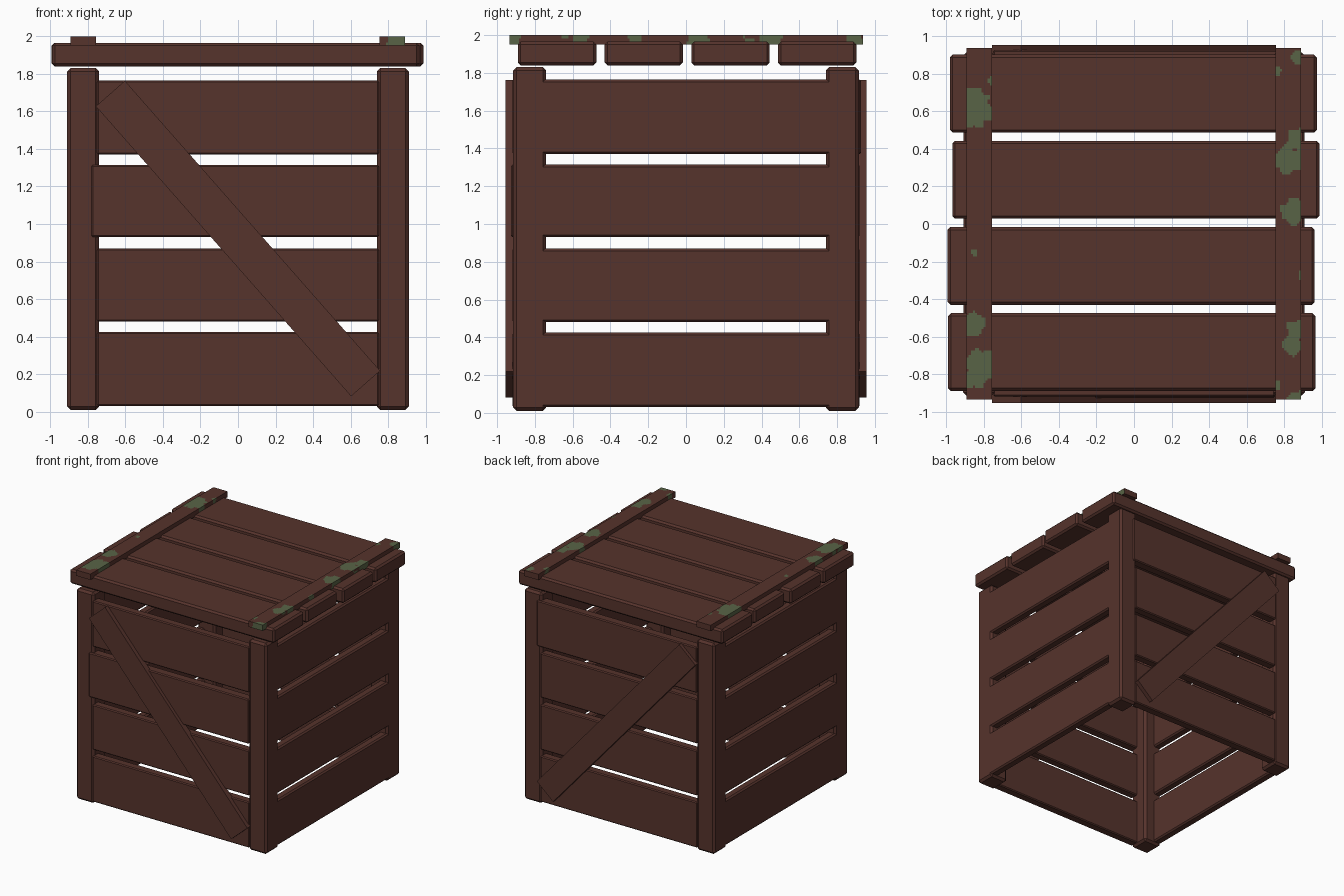
import bpy
import bmesh
import math
from mathutils import Vector, Matrix

if "Cube" in bpy.data.objects:
    bpy.data.objects.remove(bpy.data.objects["Cube"])


def make_material(name, color):
    mat = bpy.data.materials.new(name)
    mat.use_nodes = True
    mat.diffuse_color = (*color, 1)
    mat.node_tree.nodes["Principled BSDF"].inputs["Base Color"].default_value = (*color, 1)
    return mat


wood = make_material("brown_wood", (0.093, 0.033, 0.025))
moss = make_material("green_moss", (0.098, 0.127, 0.061))


def board(name, low, high, chamfer=0.012, pitch=0.0):
    """Chamfered box between two corners, optionally tilted about y."""
    low, high = Vector(low), Vector(high)
    bm = bmesh.new()
    bmesh.ops.create_cube(bm, size=1)
    bmesh.ops.scale(bm, vec=high - low, verts=bm.verts)
    if chamfer:
        bmesh.ops.bevel(bm, geom=bm.edges[:], offset=chamfer, segments=1, affect='EDGES')
    bmesh.ops.rotate(bm, matrix=Matrix.Rotation(pitch, 3, 'Y'), verts=bm.verts)
    mesh = bpy.data.meshes.new(name)
    bm.to_mesh(mesh)
    bm.free()
    obj = bpy.data.objects.new(name, mesh)
    obj.location = (low + high) / 2
    bpy.context.collection.objects.link(obj)
    mesh.materials.append(wood)
    return obj


def mirrored_board(name, side, low, high, **options):
    """Board on the front (side -1) or back (side 1), given by its depth range."""
    y = sorted((side * low[1], side * high[1]))
    return board(name, (low[0], y[0], low[2]), (high[0], y[1], high[2]), **options)


# Corner posts
for x_name, sx in (("left", 1), ("right", -1)):
    for y_name, sy in (("front", -1), ("back", 1)):
        x = sorted((sx * 0.74, sx * 0.91))
        mirrored_board(f"{y_name}_{x_name}_post", sy, (x[0], 0.74, 0.01),
                       (x[1], 0.915, 1.83), chamfer=0.018)

# Wall planks, four rows on each wall
rows = [(0.03, 0.425), (0.48, 0.87), (0.93, 1.315), (1.37, 1.765)]
for i, (bottom, top) in enumerate(rows):
    for name, sx in (("left", 1), ("right", -1)):
        x = sorted((sx * 0.835, sx * 0.909))
        board(f"{name}_plank_{i + 1}", (x[0], -0.88, bottom), (x[1], 0.88, top))
    for name, sy, loose in (("front", -1, 2), ("back", 1, 3)):
        # One loose plank per wall is shifted sideways and stands proud
        shift = 0.03 * sy if i == loose else 0
        face = 0.926 if i == loose else 0.919
        left_end = -0.75 + min(shift, 0)
        right_end = 0.75 + max(shift, 0)
        mirrored_board(f"{name}_plank_{i + 1}", sy, (left_end, 0.845, bottom),
                       (right_end, face, top), chamfer=0.008)

# Diagonal braces on front and back
start, end = Vector((-0.68, 0, 1.695)), Vector((0.68, 0, 0.15))
run = end - start
mid = (start + end) / 2
for name, sy in (("front", -1), ("back", 1)):
    half = Vector((run.length / 2, 0, 0.103))
    low, high = mid - half, mid + half
    low.y, high.y = 0.905, 0.955
    mirrored_board(f"{name}_brace", sy, low, high, chamfer=0,
                   pitch=math.atan2(-run.z, run.x))

# Lid planks, each a little out of line
for i, shift in enumerate((-0.012, -0.015, 0.01, -0.003)):
    y = -0.89 + i * 0.459
    board(f"lid_plank_{i + 1}", (shift - 0.978, y, 1.84), (shift + 0.978, y + 0.415, 1.965),
          chamfer=0.015)

# Moss spots on the battens: x, y, radius
left_spots = [(.82, .34, .075), (.87, .45, .06), (.85, .07, .07), (.87, .88, .035),
              (.76, .82, .025), (.84, -.65, .05), (.86, -.56, .05), (.76, -.86, .025),
              (.92, -.27, .045), (.84, -.95, .045), (.91, -.92, .045), (.91, .9, .04)]
right_spots = [(-.85, .65, .075), (-.85, .57, .06), (-.79, .6, .05), (-.85, -.155, .02),
               (-.86, -.54, .065), (-.81, -.75, .085), (-.85, -.82, .055), (-.76, .76, .02)]


def lid_batten(name, low_x, high_x, spots):
    """Batten cut into small cells so that moss can be laid on by distance."""
    low, high = Vector((low_x, -0.935, 1.95)), Vector((high_x, 0.938, 2))
    obj = board(name, low, high, chamfer=0)
    mesh = obj.data
    mesh.materials.append(moss)
    bm = bmesh.new()
    bm.from_mesh(mesh)
    size = high - low
    for axis, cuts in enumerate((12, 150, 3)):
        for k in range(1, cuts):
            point, normal = Vector(), Vector()
            point[axis] = size[axis] * (k / cuts - 0.5)
            normal[axis] = 1
            bmesh.ops.bisect_plane(bm, geom=bm.verts[:] + bm.edges[:] + bm.faces[:],
                                   plane_co=point, plane_no=normal)
    for face in bm.faces:
        spot = face.calc_center_median() + obj.location
        ragged = 1 + 0.2 * math.sin(70 * spot.x + 40 * spot.z) * math.cos(55 * spot.y)
        if face.normal.z > -0.5:
            face.material_index = int(any(math.hypot(spot.x - x, spot.y - y) < r * ragged
                                          for x, y, r in spots))
    # Merge the cells back into plain wood and moss faces
    bmesh.ops.dissolve_limit(bm, angle_limit=0.01, verts=bm.verts[:], edges=bm.edges[:],
                             delimit={'MATERIAL'})
    bm.to_mesh(mesh)
    bm.free()


lid_batten("left_lid_batten", 0.755, 0.89, left_spots)
lid_batten("right_lid_batten", -0.892, -0.757, right_spots)
